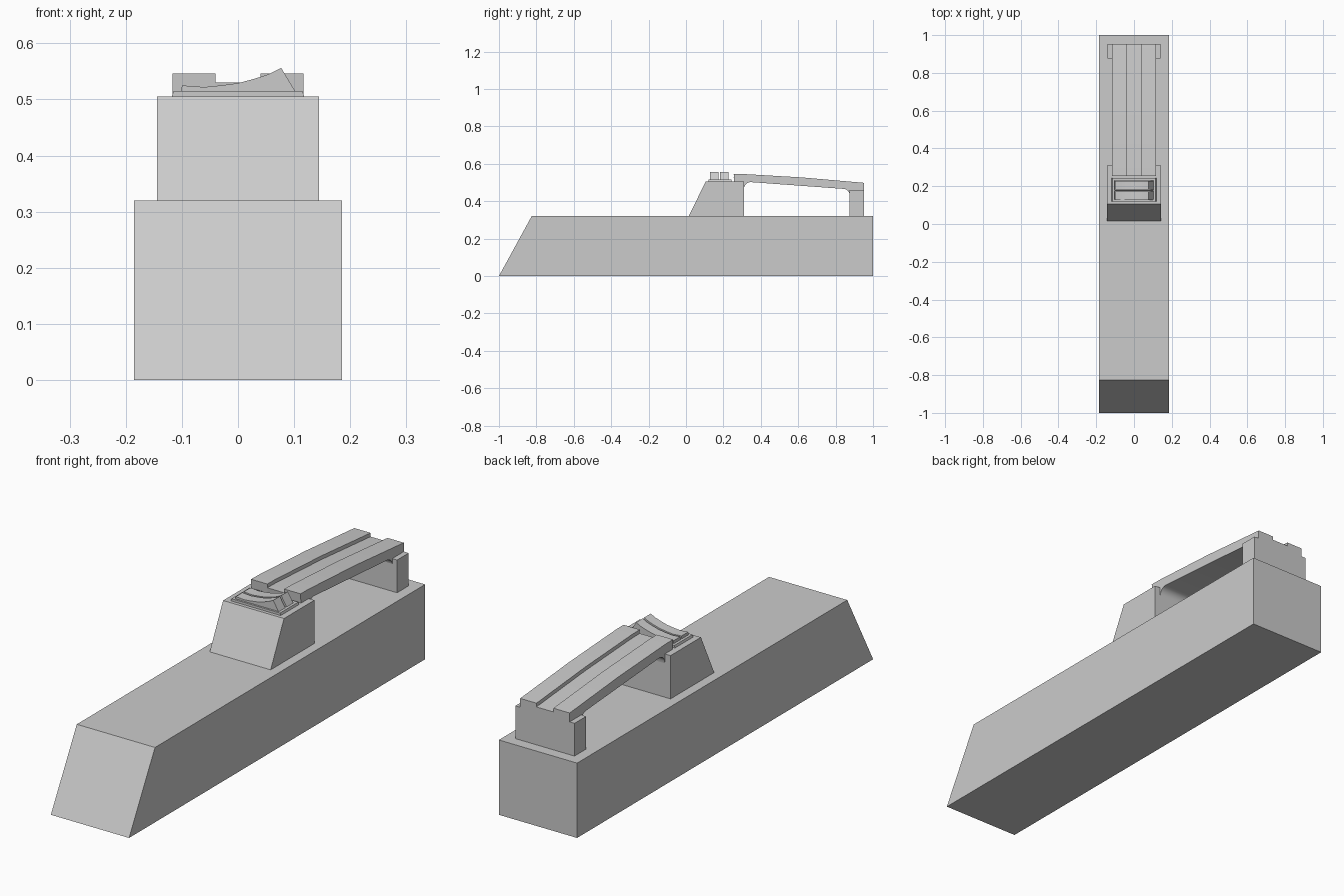
import bpy
import bmesh
from math import cos, sin, pi

cube = bpy.data.objects.get("Cube")
if cube:
    bpy.data.objects.remove(cube)

grey = bpy.data.materials.new("plain grey")
grey.use_nodes = True
colour = (0.6, 0.6, 0.6, 1)
grey.diffuse_color = colour
grey.node_tree.nodes["Principled BSDF"].inputs["Base Color"].default_value = colour


def extrude(name, profile, axis, low, high, smooth=False):
    """Extrude a closed 2D profile: (y, z) along x, or (x, z) along y."""
    bm = bmesh.new()
    def place(p, d):
        return (d, p[0], p[1]) if axis == "x" else (p[0], d, p[1])
    a = [bm.verts.new(place(p, low)) for p in profile]
    b = [bm.verts.new(place(p, high)) for p in profile]
    bm.faces.new(a)
    bm.faces.new(b[::-1])
    for i in range(len(a)):
        j = (i + 1) % len(a)
        bm.faces.new((a[i], a[j], b[j], b[i]))
    bmesh.ops.recalc_face_normals(bm, faces=bm.faces)
    mesh = bpy.data.meshes.new(name)
    bm.to_mesh(mesh)
    bm.free()
    mesh.materials.append(grey)
    obj = bpy.data.objects.new(name, mesh)
    bpy.context.collection.objects.link(obj)
    if smooth:
        bpy.ops.object.select_all(action="DESELECT")
        obj.select_set(True)
        bpy.context.view_layer.objects.active = obj
        bpy.ops.object.shade_smooth_by_angle(angle=0.5)
    return obj


def arc(cy, cz, ry, rz, start, end, steps=6):
    angles = [start + (end - start) * i / steps for i in range(steps + 1)]
    return [(cy + ry * cos(t), cz + rz * sin(t)) for t in angles]


# Long body with sloped nose
extrude("body", [(-1, 0), (-0.825, 0.32), (1, 0.32), (1, 0)], "x", -0.185, 0.185)

# Switch housing and rear support
extrude("switch_housing", [(0.015, 0.32), (0.105, 0.505), (0.31, 0.505), (0.31, 0.32)],
        "x", -0.144, 0.144)
extrude("rear_post", [(0.875, 0.32), (0.875, 0.46), (0.953, 0.46), (0.953, 0.32)],
        "x", -0.14, 0.14)

# Handle: filleted underside, two raised rails with a groove between them
underside = ([(0.258, 0.503), (0.305, 0.503), (0.305, 0.465)]
             + arc(0.345, 0.465, 0.035, 0.037, pi, pi / 2)
             + arc(0.84, 0.43, 0.036, 0.036, pi / 2, 0)
             + [(0.88, 0.42), (0.953, 0.42)])


def handle_top(drop):
    return [(0.953, 0.498 - drop), (0.62, 0.527 - drop),
            (0.31, 0.545 - drop), (0.255, 0.546 - drop)]


extrude("handle_core", underside + handle_top(0.016), "x", -0.04, 0.04, True)
for side, low, high in (("right", -0.117, -0.04), ("left", 0.04, 0.117)):
    extrude("handle_rail_" + side, underside + handle_top(0), "x", low, high, True)

# Switch frame: four bars around an open centre
for name, y0, y1 in (("front", 0.12, 0.13), ("middle", 0.174, 0.181), ("back", 0.229, 0.243)):
    extrude("switch_frame_" + name, [(-0.118, 0.505), (-0.115, 0.515),
            (0.115, 0.515), (0.118, 0.505)], "y", y0, y1)
for name, s in (("right", -1), ("left", 1)):
    extrude("switch_frame_" + name, [(s * 0.118, 0.505), (s * 0.115, 0.515),
            (s * 0.104, 0.515), (s * 0.104, 0.505)], "y", 0.12, 0.243)

# Rocker switches with curved tops
rocker = [(-0.102, 0.505), (-0.1, 0.525), (-0.06, 0.522), (-0.03, 0.525), (0, 0.529),
          (0.03, 0.537), (0.055, 0.545), (0.077, 0.556), (0.103, 0.513), (0.103, 0.505)]
for name, y0 in (("front", 0.128), ("back", 0.182)):
    extrude("rocker_" + name, rocker, "y", y0, y0 + 0.045, True)
